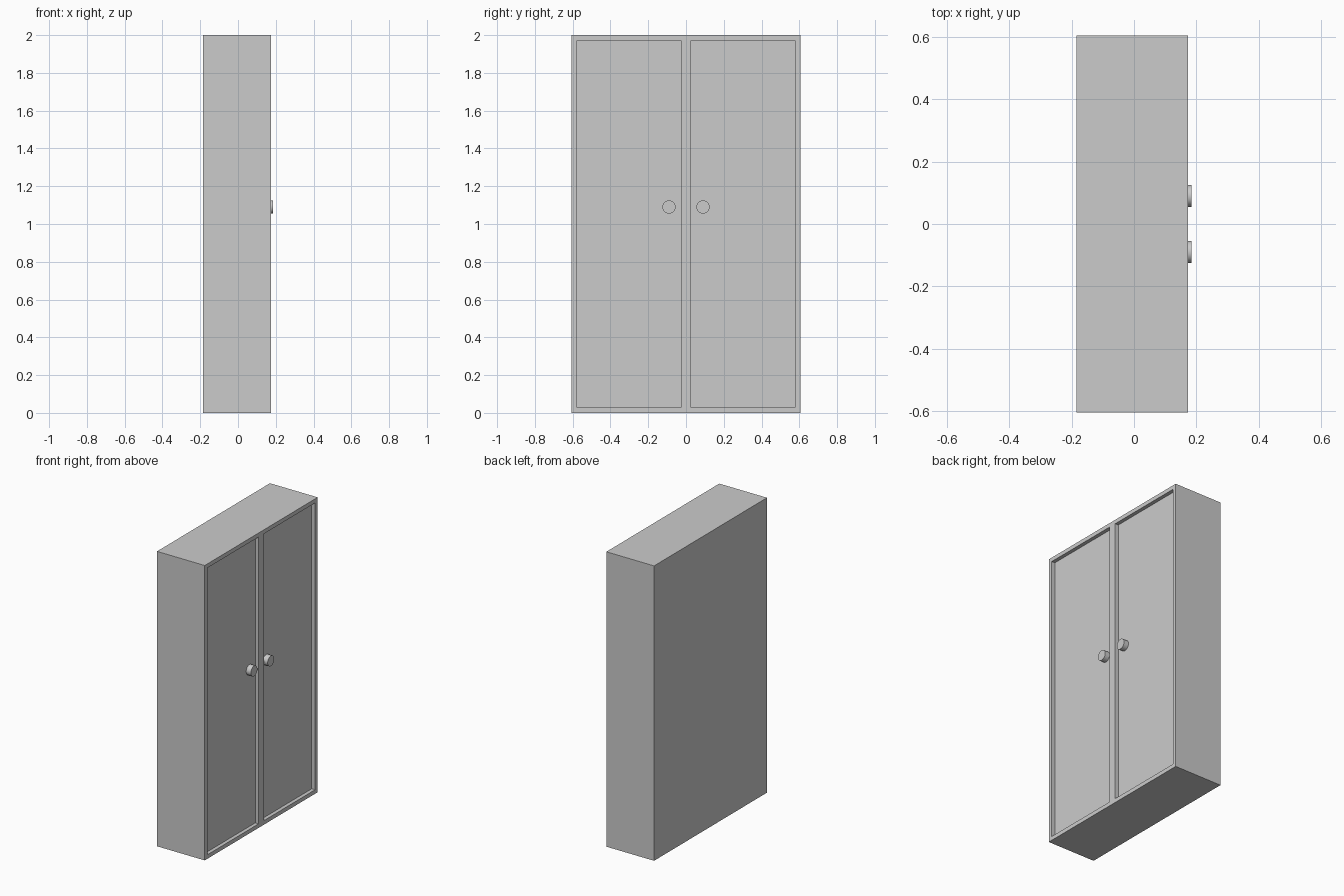
import bpy, bmesh, math

if "Cube" in bpy.data.objects:
    bpy.data.objects.remove(bpy.data.objects["Cube"])

BACK, FRONT = -0.184, 0.174      # cabinet depth along x, doors face +x
HALF_W, HEIGHT = 0.605, 2.0
FRAME, RECESS = 0.0275, 0.025
KNOB_R, KNOB_TIP = 0.035, 0.184


def add_object(name, bm):
    mesh = bpy.data.meshes.new(name)
    bm.to_mesh(mesh)
    bm.free()
    obj = bpy.data.objects.new(name, mesh)
    bpy.context.collection.objects.link(obj)
    return obj


# Cabinet body: a box whose front is split into two recessed door panels
bm = bmesh.new()
bmesh.ops.create_cube(bm, size=1)
bmesh.ops.scale(bm, vec=(FRONT - BACK, 2 * HALF_W, HEIGHT), verts=bm.verts)
bmesh.ops.translate(bm, vec=((FRONT + BACK) / 2, 0, HEIGHT / 2), verts=bm.verts)
bmesh.ops.bisect_plane(bm, geom=bm.verts[:] + bm.edges[:] + bm.faces[:],
                       plane_co=(0, 0, 0), plane_no=(0, 1, 0))
bm.normal_update()
doors = [f for f in bm.faces if f.normal.x > 0.9]
bmesh.ops.inset_individual(bm, faces=doors, thickness=FRAME, use_even_offset=True)
panels = bmesh.ops.extrude_discrete_faces(bm, faces=doors)["faces"]
for panel in panels:
    bmesh.ops.translate(bm, vec=(-RECESS, 0, 0), verts=panel.verts)
bmesh.ops.recalc_face_normals(bm, faces=bm.faces)
add_object("cabinet_body", bm)

# Round door knobs, seated on the recessed panels
panel_x = FRONT - RECESS
for name, y in (("left_knob", -0.09), ("right_knob", 0.09)):
    bpy.ops.mesh.primitive_cylinder_add(
        vertices=32, radius=KNOB_R, depth=KNOB_TIP - panel_x,
        location=((KNOB_TIP + panel_x) / 2, y, 1.09),
        rotation=(0, math.pi / 2, 0))
    knob = bpy.context.object
    knob.name = name
    bpy.ops.object.shade_smooth_by_angle()
